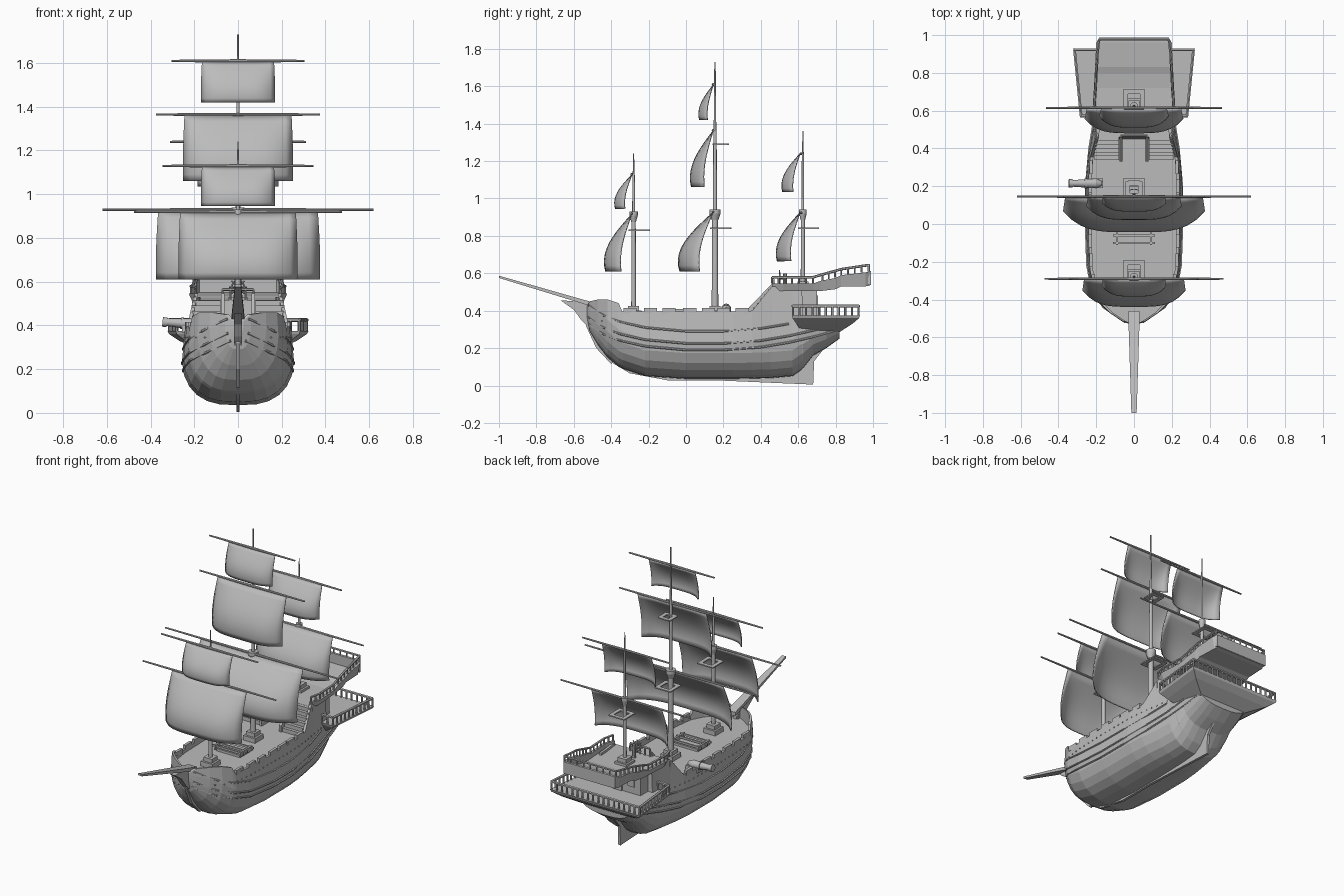
import bpy, bmesh, math
from mathutils import Vector

cube = bpy.data.objects.get("Cube")
if cube:
    bpy.data.objects.remove(cube)

grey = bpy.data.materials.new("plain grey")
grey.use_nodes = True
grey.diffuse_color = (0.5, 0.5, 0.5, 1)
grey.node_tree.nodes["Principled BSDF"].inputs["Base Color"].default_value = (0.5, 0.5, 0.5, 1)


def make(name, bm, smooth=None):
    bmesh.ops.recalc_face_normals(bm, faces=bm.faces)
    me = bpy.data.meshes.new(name)
    bm.to_mesh(me)
    bm.free()
    me.materials.append(grey)
    ob = bpy.data.objects.new(name, me)
    bpy.context.collection.objects.link(ob)
    if smooth:
        bpy.ops.object.select_all(action='DESELECT')
        ob.select_set(True)
        bpy.context.view_layer.objects.active = ob
        bpy.ops.object.shade_smooth_by_angle(angle=math.radians(smooth))
    return ob


def loft(name, rings, smooth=None):
    """Skin closed rings of equal length and cap both ends."""
    bm = bmesh.new()
    vs = [[bm.verts.new(p) for p in r] for r in rings]
    n = len(vs[0])
    for a, b in zip(vs, vs[1:]):
        for i in range(n):
            j = (i + 1) % n
            bm.faces.new((a[i], a[j], b[j], b[i]))
    bm.faces.new(vs[0])
    bm.faces.new(vs[-1])
    return make(name, bm, smooth)


def plate(name, yz, half):
    """Side profile extruded across the ship."""
    return loft(name, [[(x, y, z) for y, z in yz] for x in (-half, half)])


def boxes(name, items):
    bm = bmesh.new()
    for c, s in items:
        vs = bmesh.ops.create_cube(bm, size=1)['verts']
        for v in vs:
            v.co = Vector(c) + Vector(a * b for a, b in zip(v.co, s))
    return make(name, bm)


def beams(name, items, sides=8):
    """Tapered round bars from p to q."""
    bm = bmesh.new()
    for p, q, r1, r2 in items:
        p, q = Vector(p), Vector(q)
        rot = (q - p).to_track_quat('Z', 'Y')
        vs = bmesh.ops.create_cone(bm, cap_ends=True, segments=sides, radius1=r1,
                                   radius2=r2, depth=(q - p).length)['verts']
        for v in vs:
            v.co = rot @ v.co + (p + q) / 2
    return make(name, bm, 40)


def railing(name, path, height, gap, r=0.005):
    """Handrail with evenly spaced balusters above a path."""
    up, items = Vector((0, 0, height)), []
    for p, q in zip(path, path[1:]):
        p, q = Vector(p), Vector(q)
        items.append((p + up, q + up, r * 1.4, r * 1.4))
        n = max(1, round((q - p).length / gap))
        items += [(p.lerp(q, i / n), p.lerp(q, i / n) + up, r, r) for i in range(n + 1)]
    return beams(name, items, 6)


# Hull stations: y, half width, bottom, rail top, deck
STATIONS = [
    (-.53, .025, .36, .42, .37), (-.515, .06, .29, .45, .37), (-.47, .13, .215, .46, .37),
    (-.42, .185, .15, .46, .37), (-.36, .22, .1, .44, .37), (-.34, .228, .09, .395, .37),
    (-.22, .248, .05, .395, .37), (0, .256, .035, .395, .37), (.25, .255, .035, .395, .37),
    (.355, .245, .037, .4, .37), (.45, .228, .04, .52, .37), (.46, .226, .04, .53, .51),
    (.57, .21, .05, .53, .51), (.62, .205, .085, .53, .51), (.625, .204, .09, .36, .34),
    (.68, .198, .16, .36, .34), (.75, .19, .2, .36, .34), (.82, .18, .25, .36, .34)]


def station(y):
    for a, b in zip(STATIONS, STATIONS[1:]):
        if y <= b[0]:
            t = (y - a[0]) / (b[0] - a[0])
            return [p + (q - p) * t for p, q in zip(a, b)]
    return STATIONS[-1]


def hull_x(y, z):
    _, w, zb, zt, _ = station(y)
    h = min(.2, (zt - zb) * .7)
    if z >= zb + h:
        return w * (1 - .35 * (z - zb - h))
    c = 1 - max(0, z - zb) / h
    return w * max(0, 1 - c * c) ** .35


rings = []
for y, w, zb, zt, zd in STATIONS:
    h = min(.2, (zt - zb) * .7)
    zs = [zb + h * (1 - math.cos(math.radians(a))) for a in (0, 12, 25, 40, 55, 72, 90)] + [zt]
    half = [(hull_x(y, z), z) for z in zs]
    xi = max(.008, half[-1][0] - .016)
    half += [(xi, zt), (xi, zd)]
    rings.append([(x, y, z) for x, z in half] + [(-x, y, z) for x, z in half[:0:-1]])
loft("hull", rings)

# Raised blocks along the bulwark
boxes("bulwark_blocks", [((s * (hull_x(y, .4) - .008), y, .4), (.018, .07, .03))
                         for s in (-1, 1) for y in (-.3, -.19, -.09, .02, .12, .2, .3)])

# Wales and rivets that follow the hull side
wale = [(-.52, .33), (-.44, .275), (-.35, .24), (-.22, .21), (0, .19), (.2, .19),
        (.4, .205), (.55, .23), (.7, .265), (.82, .3)]
for k, dz in enumerate((0, .035, .1)):
    for s, side in ((1, "left"), (-1, "right")):
        pts = [Vector((s * hull_x(y, z + dz), y, z + dz)) for y, z in wale]
        if k == 2:
            pts = pts[:-2]
        beams(f"{side}_wale_{k + 1}", [(p, q, .006, .006) for p, q in zip(pts, pts[1:])], 6)
boxes("rivets", [((s * hull_x(y, .345), y, .345), (.008, .006, .006))
                 for s in (-1, 1) for y in [-.45 + .04 * i for i in range(26)]])

# Keel, rudder, stem and beak
plate("keel_and_rudder", [(-.4, .125), (-.3, .065), (-.1, .028), (.15, .028), (.68, .005),
                          (.685, .13), (.74, .2), (.66, .15), (.6, .09), (.1, .05), (-.25, .07)], .008)
plate("stem", [(-.54, .42), (-.535, .32), (-.48, .2), (-.4, .115), (-.38, .14), (-.45, .22),
               (-.5, .32), (-.5, .42)], .01)
plate("beak", [(-.67, .455), (-.58, .45), (-.5, .44), (-.51, .3), (-.56, .35), (-.6, .405)], .018)
loft("bowsprit", [[(-w, y, z), (w, y, z), (w, y, z + h), (-w, y, z + h)] for y, z, w, h in
                  ((-.46, .41, .03, .025), (-.56, .44, .028, .022), (-1, .575, .014, .012))])

# Quarterdeck and poop: y, half width, underside, rail top, deck
rings = []
for y, w, zu, zt, zd in ((.46, .2, .505, .545, .515), (.52, .225, .505, .545, .515),
                         (.68, .215, .505, .545, .515), (.72, .212, .505, .56, .515),
                         (.8, .208, .515, .575, .525), (.83, .206, .53, .59, .535),
                         (.96, .2, .53, .605, .55), (.985, .185, .535, .61, .55)):
    half = [(w * .92, zu), (w, zt), (w - .016, zt), (w - .016, zd)]
    rings.append([(x, y, z) for x, z in half] + [(-x, y, z) for x, z in half[::-1]])
loft("poop", rings)
boxes("poop_back_wall", [((0, .98, .575), (.37, .016, .075))])
boxes("cabin", [((0, .6, .44), (.33, .2, .15)), ((0, .702, .42), (.07, .01, .1))])
boxes("cabin_windows", [((x, .703, .45), (.045, .008, .06)) for x in (-.1, .1)])
for s, side in ((1, "left"), (-1, "right")):
    railing(side + "_poop_rail", [(s * x, y, z) for x, y, z in (
        (.2, .46, .545), (.215, .53, .545), (.207, .68, .545), (.203, .73, .56),
        (.2, .83, .588), (.185, .975, .61))], .034, .04)
railing("stern_rail", [(-.185, .978, .61), (.185, .978, .61)], .034, .045)
railing("quarterdeck_rail", [(-.07, .468, .515), (.07, .468, .515)], .05, .035)

# Stern gallery running round three sides
levels = ((.17, .62, .17, .82, .285), (.24, .59, .27, .89, .33), (.28, .57, .315, .925, .36),
          (.285, .565, .322, .93, .375))
loft("gallery", [[(-a, y, z), (a, y, z), (b, v, z), (-b, v, z)] for a, y, b, v, z in levels])
railing("gallery_rail", [(.2, .572, .375), (.28, .572, .375), (.315, .922, .375),
                         (-.315, .922, .375), (-.28, .572, .375), (-.2, .572, .375)], .05, .036, .006)

# Stairs up to the quarterdeck with side walls
boxes("stairs", [((s * .145, .35 + .02 * i, .37 + .012 * (i + 1)), (.13, .022, .024 * (i + 1)))
                 for s in (-1, 1) for i in range(6)])
for s, side in ((1, "left"), (-1, "right")):
    wall = plate(side + "_stair_wall", [(.33, .37), (.33, .41), (.46, .545), (.46, .37)], .008)
    wall.location.x = s * .07

# Ship's wheel
spokes = [Vector((math.cos(a), 0, math.sin(a))) for a in [math.tau * i / 8 for i in range(8)]]
hub = Vector((0, .5, .575))
beams("wheel", [(hub, hub + d * .042, .004, .003) for d in spokes] +
      [(hub + a * .03, hub + b * .03, .004, .004) for a, b in zip(spokes, spokes[1:] + spokes[:1])] +
      [((0, .53, .515), (0, .53, .6), .012, .01), ((0, .49, .575), (0, .535, .575), .008, .008)])

# Deck hatch with low rails
boxes("hatch", [((0, -.05, .375), (.17, .1, .02))] +
      [((x, -.05, .395), (.012, .12, .03)) for x in (-.09, .09)] +
      [((0, y, .4), (.22, .01, .012)) for y in (-.1, -.06, 0)])

# Cannon on its carriage
beams("cannon", [((-.17, .215, .405), (-.2, .215, .405), .012, .026),
                 ((-.2, .215, .405), (-.33, .215, .415), .026, .017),
                 ((-.325, .215, .414), (-.345, .215, .416), .022, .022),
                 ((-.25, .215, .409), (-.262, .215, .41), .027, .027)], 12)
boxes("cannon_carriage", [((-.21, .215, .383), (.09, .05, .03))])


def sail(name, y, top, bottom, half, depth):
    """Square sail, tied straight at the yard and billowing forward."""
    bm = bmesh.new()
    nu, nv, grid = 16, 10, []
    for j in range(nv + 1):
        v = j / nv
        f = math.sin(v * math.pi * .6)
        grid.append([])
        for i in range(nu + 1):
            u = 2 * i / nu - 1
            x = u * half * (1 + .03 * f)
            grid[-1].append(bm.verts.new((x, y - depth * f * (1 - .6 * u ** 4),
                                          top + (bottom - top) * v)))
    for a, b in zip(grid, grid[1:]):
        for i in range(nu):
            bm.faces.new((a[i], a[i + 1], b[i + 1], b[i]))
    ob = make(name, bm, 40)
    mod = ob.modifiers.new("thickness", 'SOLIDIFY')
    mod.thickness = .006


# Masts: name, y, foot, joint, tip, radius, then sails (top, bottom, half, depth, yard half)
masts = (
    ("fore", -.28, .37, .92, 1.24, .013,
     ((.915, .61, .265, .145, .475), (1.125, .945, .165, .09, .345))),
    ("main", .155, .37, .93, 1.73, .018,
     ((.925, .61, .365, .185, .62), (1.36, 1.06, .245, .12, .375), (1.605, 1.42, .165, .075, .305))),
    ("mizzen", .625, .5, .93, 1.36, .012,
     ((.92, .665, .25, .125, .465), (1.235, 1.035, .175, .095, .31))))
for name, y, foot, joint, tip, r, sails in masts:
    up = sails[1][0]
    beams(name + "_mast", [((0, y, foot), (0, y, joint), r, r * .85),
                           ((0, y, joint - .045), (0, y, joint - .01), r, r * 1.7),
                           ((0, y, joint - .01), (0, y, joint + .01), r * 1.7, r * 1.7),
                           ((0, y, joint), (0, y, up), r * .6, r * .5),
                           ((0, y, up), (0, y, tip), r * .4, r * .2)], 12)
    boxes(name + "_mast_step", [((0, y, foot + .015), (.085, .085, .03)),
                                ((0, y, foot + .04), (.06, .06, .03))])
    # Square lookout frames round the mast
    frames = [(joint - .09, .045)] + ([(1.29, .032)] if name == "main" else [])
    boxes(name + "_lookout", [(c, d) for z, h in frames for s in (-1, 1) for c, d in (
        ((s * h, y + .03, z), (.024, h * 2.5, .007)), ((0, y + .03 + s * h, z), (h * 2, .024, .007)))])
    for k, (top, bottom, half, depth, yard) in enumerate(sails):
        sail(f"{name}_sail_{k + 1}", y - .014, top, bottom, half, depth)
        z = top + .004
        beams(f"{name}_yard_{k + 1}", [((0, y - .01, z), (s * yard, y - .01, z), .008, .005)
                                       for s in (-1, 1)])
